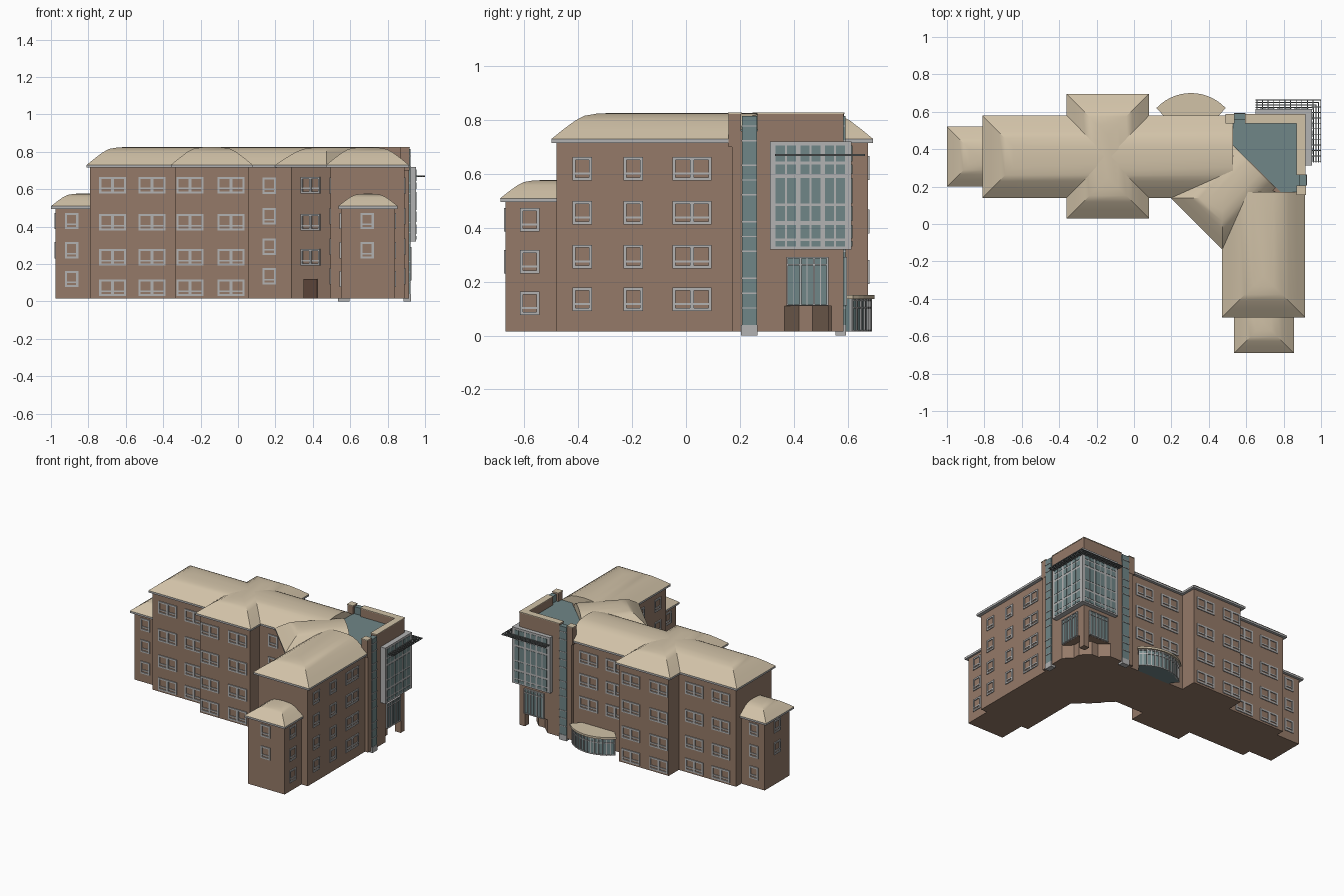
import bpy, bmesh, math
from mathutils import Matrix, Vector

if "Cube" in bpy.data.objects:
    bpy.data.objects.remove(bpy.data.objects["Cube"])

def mat(name, r, g, b):
    m = bpy.data.materials.new(name)
    m.diffuse_color = (r, g, b, 1)
    m.use_nodes = True
    m.node_tree.nodes["Principled BSDF"].inputs["Base Color"].default_value = m.diffuse_color
    return m

BRICK = mat("brick", .30, .195, .14)
TILE = mat("roof_tile", .64, .54, .39)
GLASS = mat("glass", .16, .24, .245)
TRIM = mat("trim", .45, .45, .45)
DARK = mat("dark_metal", .12, .13, .13)
DOOR = mat("door_wood", .13, .07, .05)
I = Matrix.Identity(4)

def finish(name, bm, m, smooth=False):
    bmesh.ops.recalc_face_normals(bm, faces=bm.faces)
    me = bpy.data.meshes.new(name)
    bm.to_mesh(me)
    bm.free()
    me.materials.append(m)
    o = bpy.data.objects.new(name, me)
    bpy.context.collection.objects.link(o)
    if smooth:
        bpy.ops.object.select_all(action='DESELECT')
        o.select_set(True)
        bpy.context.view_layer.objects.active = o
        bpy.ops.object.shade_smooth_by_angle(angle=math.radians(35))
    return o

def box(bm, x0, x1, y0, y1, z0, z1, M=I):
    T = Matrix.Translation(((x0+x1)/2, (y0+y1)/2, (z0+z1)/2))
    S = Matrix.Diagonal((x1-x0, y1-y0, z1-z0, 1))
    bmesh.ops.create_cube(bm, size=1, matrix=M @ T @ S)

def boxes(name, m, items):
    bm = bmesh.new()
    for b in items:
        box(bm, *b)
    return finish(name, bm, m)

def prism(name, pts, z0, z1, m):
    bm = bmesh.new()
    f = bm.faces.new([bm.verts.new((x, y, z0)) for x, y in pts])
    r = bmesh.ops.extrude_face_region(bm, geom=[f])
    top = [v for v in r["geom"] if isinstance(v, bmesh.types.BMVert)]
    bmesh.ops.translate(bm, vec=(0, 0, z1-z0), verts=top)
    return finish(name, bm, m)

def wall(x, y, deg):
    # local x runs along the wall, local -y points outward
    return Matrix.Translation((x, y, 0)) @ Matrix.Rotation(math.radians(deg), 4, 'Z')

# Rounded hip roof from nested inset rings; hips = (west, east, south, north)
def roof(name, x0, x1, y0, y1, z, rise, hw, hips=(1, 1, 1, 1), M=I):
    bm = bmesh.new()
    w, e, s, n = hips
    prev = None
    for t, f in ((0, 0), (.2, .37), (.4, .71), (.55, .89), (.75, .97), (1, 1)):
        d = t*hw
        a, b, c, g = x0+w*d, x1-e*d, y0+s*d, y1-n*d
        ring = [bm.verts.new(M @ Vector((px, py, z+f*rise)))
                for px, py in ((a, c), (b, c), (b, g), (a, g))]
        if prev:
            for i in range(4):
                j = (i+1) % 4
                bm.faces.new((prev[i], prev[j], ring[j], ring[i]))
        prev = ring
    bmesh.ops.remove_doubles(bm, verts=bm.verts, dist=1e-4)
    finish(name, bm, TILE, True)
    bm = bmesh.new()
    box(bm, x0+.001, x1-.001, y0+.001, y1-.001, z-.014, z+.0005, M)
    finish(name + "_fascia", bm, TRIM)

# Brick masses
prism("main_walls", [(-.79, .16), (.285, .16), (.495, -.05), (.495, -.48), (.89, -.48),
                     (.89, .2), (.5, .56), (-.79, .56)], .015, .72, BRICK)
boxes("cross_wing_walls", BRICK, [(-.335, .06, .05, .675, .015, .72)])
boxes("end_wing_walls", BRICK, [(-.975, -.78, .22, .5, .015, .5), (.55, .84, -.67, -.47, .015, .5)])

# Roofs
Z, R = .729, .097
roof("main_roof", -.81, .53, .14, .58, Z, R, .22, (1, 0, 1, 1))
roof("cross_wing_roof", -.36, .08, .03, .695, Z, R+.001, .22)
roof("right_wing_roof", .47, .915, -.5, .17, Z, R, .2225, (1, 1, 1, 0))
roof("diagonal_roof", -.195, .195, 0, .435, Z, R, .195, (1, 1, 1, 0), wall(.335, 0, -45))
roof("left_end_roof", -1, -.79, .2, .52, .509, .068, .16, (1, 0, 1, 1))
roof("right_end_roof", .535, .855, -.69, -.48, .509, .068, .16, (1, 1, 1, 0))

# Corner tower, recessed entrance, parapet and flat roof
prism("tower_walls", [(.5, .3), (.76, .17), (.915, .17), (.915, .585), (.5, .585)], .11, .76, BRICK)
prism("tower_base", [(.5, .3), (.76, .17), (.915, .17), (.915, .365), (.86, .42), (.86, .47),
                     (.80, .53), (.75, .53), (.69, .585), (.5, .585)], .015, .11, BRICK)
boxes("corner_pier", BRICK, [(.87, .915, .54, .585, .015, .11)])
prism("flat_roof", [(.53, .42), (.79, .165), (.89, .165), (.89, .56), (.53, .56)], .755, .765, GLASS)
boxes("parapet", BRICK, [(.49, .535, .54, .587, .7, .822), (.595, .915, .54, .585, .76, .822),
                         (.87, .917, .158, .205, .7, .822), (.87, .915, .265, .54, .76, .822)])
boxes("parapet_coping", TILE, [(.488, .537, .538, .589, .822, .827), (.593, .917, .538, .587, .822, .827),
                               (.868, .919, .156, .207, .822, .827), (.868, .917, .263, .538, .822, .827)])

# Glazed stair slots on both tower faces
EAST, NORTH = wall(.915, 0, 90), wall(0, .585, 180)
gl, tr = bmesh.new(), bmesh.new()
for M, c in ((EAST, .235), (NORTH, -.565)):
    box(gl, c-.028, c+.028, -.006, .03, .03, .815, M)
    box(tr, c-.03, c+.03, -.009, .03, 0, .04, M)
    for z in (.1, .155, .21, .31, .365, .42, .52, .575, .63, .72, .775):
        box(tr, c-.029, c+.029, -.009, 0, z, z+.005, M)
finish("stair_glass", gl, GLASS)
finish("stair_trim", tr, TRIM)

# Projecting glazed corner bay with panes, and entrance glazing below
boxes("corner_bay", TRIM, [(.65, .952, .312, .615, .32, .72)])
gl, tr = bmesh.new(), bmesh.new()
for M, a in ((wall(.952, 0, 90), .333), (wall(0, .615, 180), -.932)):
    for i in range(6):
        x = a + i*.0455 - (i % 2)*.004
        for z0, z1 in ((.33, .35), (.36, .41), (.425, .48), (.49, .585), (.6, .635), (.645, .705)):
            box(gl, x, x+.034, -.002, .01, z0, z1, M)
for M, a in ((EAST, .372), (NORTH, -.872)):
    box(gl, a, a+.156, -.006, .01, .113, .29, M)
    for i in range(4):
        box(tr, a+i*.05, a+i*.05+.006, -.012, .01, .113, .29, M)
        if i < 3:
            box(tr, a+i*.05+.026, a+i*.05+.029, -.01, .01, .113, .29, M)
    for z in (.111, .26, .286):
        box(tr, a, a+.156, -.012, .01, z, z+.005, M)
finish("tower_glass", gl, GLASS)
finish("tower_mullions", tr, TRIM)

# Sunshade: L-shaped louvres on short brackets
bm = bmesh.new()
for k in range(4):
    o = .013*k
    box(bm, .65, .962+o, .621+o, .626+o, .667, .673)
    box(bm, .957+o, .962+o, .33, .626+o, .667, .673)
for i in range(11):
    box(bm, .655+i*.03, .659+i*.03, .61, .665, .666, .671)
    box(bm, .95, 1.0, .333+i*.029, .337+i*.029, .666, .671)
finish("sunshade", bm, DARK)

# Windows: frame, sill-side rail and centre post
bm = bmesh.new()
def window(M, x, z, n, h=.088):
    w = .072*n
    b, d = .011, -.006
    for s in (-1, 1):
        box(bm, x+s*(w/2-b/2)-b/2, x+s*(w/2-b/2)+b/2, d, .004, z-h/2, z+h/2, M)
        box(bm, x-w/2, x+w/2, d, .004, z+s*(h/2-b/2)-b/2, z+s*(h/2-b/2)+b/2, M)
    box(bm, x-w/2, x+w/2, d+.001, .004, z-.022, z-.014, M)
    if n == 2:
        box(bm, x-.008, x+.008, d, .004, z-h/2, z+h/2, M)

A = (.622, .423, .236, .073)
B = (.619, .456, .293, .135)
C = (.43, .274, .12)
FRONT, LEFT = 0, -90
for M, cols, rows, n in (
        (wall(0, .16, 0), (-.67, -.46), A, 2), (wall(0, .05, 0), (-.257, -.037), A, 2),
        (wall(0, .16, 0), (.168,), B, 1), (wall(.39, .055, -45), (0,), A[:3], 2),
        (wall(.89, 0, 90), (-.385, -.195), B, 1), (wall(.89, 0, 90), (.022,), B, 2),
        (wall(.495, 0, -90), (.385, .195), B, 1),
        (wall(0, .56, 180), (.67, .46), A, 2), (wall(0, .675, 180), (.257, .037), A, 2),
        (wall(0, .56, 180), (-.17, -.38), B[:3], 2),
        (wall(0, .22, 0), (-.89,), C, 1), (wall(0, .5, 180), (.89,), C, 1),
        (wall(-.975, 0, -90), (-.36,), C[:2], 1), (wall(0, -.67, 0), (.69,), C[:2], 1),
        (wall(.84, 0, 90), (-.58,), C, 1), (wall(.55, 0, -90), (.58,), C, 1)):
    for x in cols:
        for z in rows:
            window(M, x, z, n)
finish("window_frames", bm, TRIM)

# Diagonal entrance door
bm = bmesh.new()
box(bm, -.05, .05, -.006, .01, .015, .12, wall(.39, .055, -45))
finish("entrance_door", bm, DOOR)

# Curved glazed pavilion at the back
def arc(r, half, n=14):
    return [(.305+r*math.sin(a), .446+r*math.cos(a))
            for a in (math.radians(-half+2*half*i/n) for i in range(n+1))]
prism("pavilion_roof", arc(.254, 46.8) + [(.43, .555), (.18, .555)], .136, .15, TILE)
prism("pavilion_glass", arc(.238, 45) + [(.43, .555), (.18, .555)], .015, .136, GLASS)
tr = bmesh.new()
for i in range(15):
    M = Matrix.Translation((.305, .446, 0)) @ Matrix.Rotation(math.radians(-45+90*i/14), 4, 'Z')
    box(tr, -.003, .003, .23, .244, .015, .136, M)
    if i < 14:
        M = M @ Matrix.Rotation(math.radians(45/14), 4, 'Z')
        for z in (.015, .1, .128):
            box(tr, -.014, .014, .23, .242, z, z+.006, M)
finish("pavilion_mullions", tr, TRIM)
